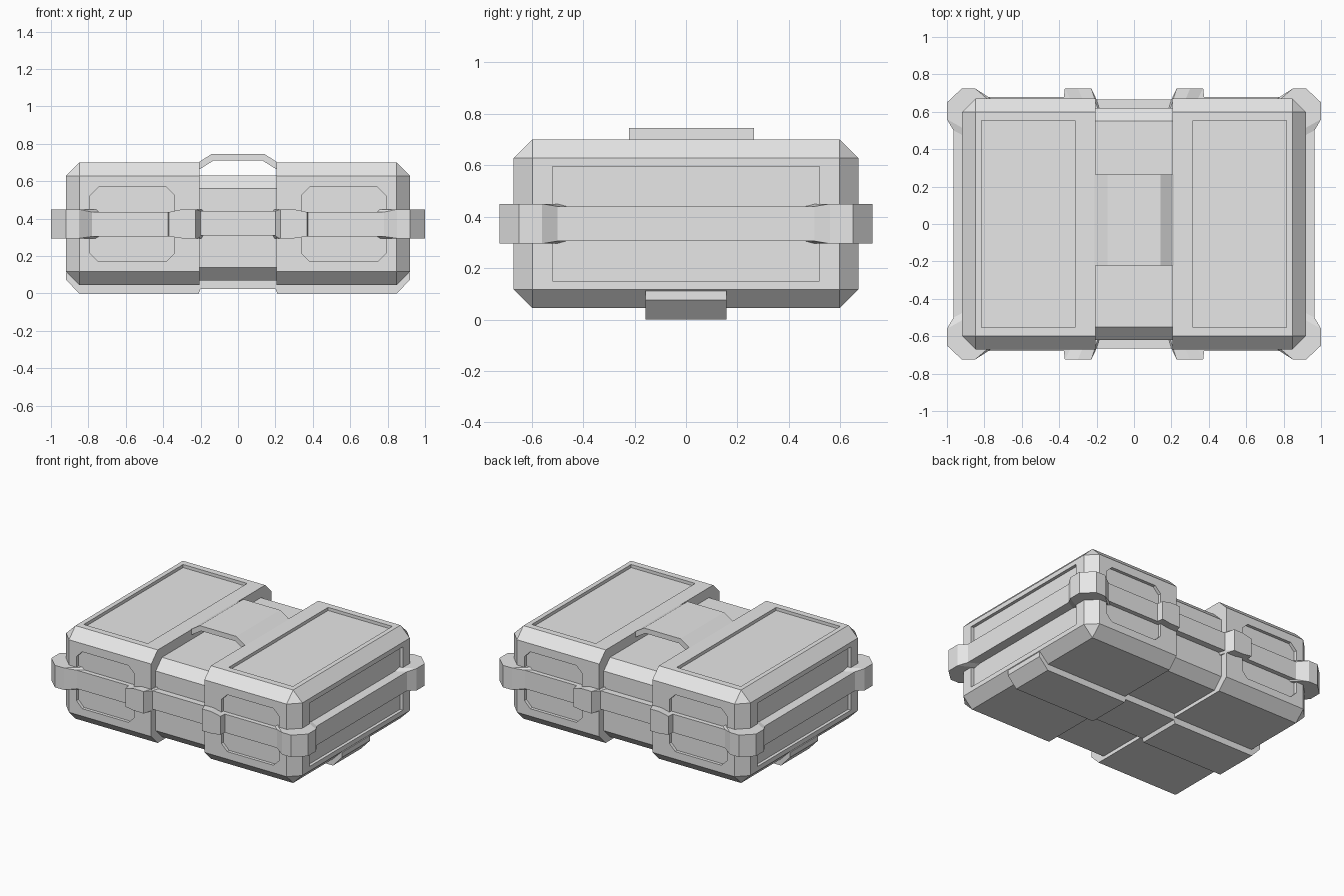
import bpy
import bmesh
from mathutils import Vector

cube = bpy.data.objects.get("Cube")
if cube:
    bpy.data.objects.remove(cube, do_unlink=True)

grey = bpy.data.materials.new("light grey plastic")
grey.use_nodes = True
grey.diffuse_color = (0.8, 0.8, 0.8, 1)
grey.node_tree.nodes["Principled BSDF"].inputs["Base Color"].default_value = grey.diffuse_color


def finish(name, bm):
    bmesh.ops.recalc_face_normals(bm, faces=bm.faces)
    mesh = bpy.data.meshes.new(name)
    bm.to_mesh(mesh)
    bm.free()
    mesh.materials.append(grey)
    ob = bpy.data.objects.new(name, mesh)
    bpy.context.scene.collection.objects.link(ob)
    return ob


def bevelled_box(name, lo, hi, width, keep_sharp):
    """Box with chamfered edges, except those that keep_sharp picks."""
    bm = bmesh.new()
    bmesh.ops.create_cube(bm, size=1)
    lo, hi = Vector(lo), Vector(hi)
    for v in bm.verts:
        v.co = [hi[i] if v.co[i] > 0 else lo[i] for i in range(3)]
    edges = [e for e in bm.edges if not keep_sharp(*(v.co for v in e.verts))]
    bmesh.ops.bevel(bm, geom=edges, offset=width, segments=1, affect='EDGES')
    return finish(name, bm)


def prism(name, outline, axis, start, end):
    """Extrude a 2D outline along one axis."""
    bm = bmesh.new()

    def place(p, d):
        co = list(p)
        co.insert(axis, d)
        return bm.verts.new(co)

    a = [place(p, start) for p in outline]
    b = [place(p, end) for p in outline]
    bm.faces.new(a)
    bm.faces.new(b[::-1])
    for i in range(len(a)):
        j = (i + 1) % len(a)
        bm.faces.new((a[i], b[i], b[j], a[j]))
    return finish(name, bm)


def rect(u0, u1, v0, v1, c=0):
    """Rectangle outline, with cut corners when c is set."""
    if not c:
        return [(u0, v0), (u1, v0), (u1, v1), (u0, v1)]
    return [(u0 + c, v0), (u1 - c, v0), (u1, v0 + c), (u1, v1 - c),
            (u1 - c, v1), (u0 + c, v1), (u0, v1 - c), (u0, v0 + c)]


def carve(target, cutter):
    cutter.hide_render = True
    mod = target.modifiers.new("recess", 'BOOLEAN')
    mod.operation = 'DIFFERENCE'
    mod.solver = 'EXACT'
    mod.object = cutter
    bpy.context.view_layer.objects.active = target
    bpy.ops.object.modifier_apply(modifier=mod.name)
    bpy.data.objects.remove(cutter, do_unlink=True)


INNER, SIDE, DEEP = 0.207, 0.92, 0.67
BOTTOM, TOP, RECESS = 0.045, 0.70, 0.022

# Two raised halves of the case with recessed panels
for label, s in (("left", 1), ("right", -1)):
    xs = sorted((s * INNER, s * SIDE))
    half = bevelled_box(
        label + "_case_half", (xs[0], -DEEP, BOTTOM), (xs[1], DEEP, TOP), 0.072,
        lambda a, b: abs(a.x) < 0.3 and abs(b.x) < 0.3)
    px = sorted((s * 0.315, s * 0.815))
    carve(half, prism("top_cutter", rect(*px, -0.553, 0.553), 2, TOP - RECESS, TOP + 0.1))
    carve(half, prism("side_cutter", rect(-0.52, 0.52, 0.15, 0.595), 0,
                      s * (SIDE - RECESS), s * (SIDE + 0.1)))
    fx = sorted((s * 0.34, s * 0.79))
    for t in (-1, 1):
        carve(half, prism("panel_cutter", rect(*fx, 0.17, 0.57, 0.045), 1,
                          t * (DEEP - RECESS), t * (DEEP + 0.1)))

# Sunken middle section, chamfered along its length
bevelled_box("middle_channel", (-0.25, -0.62, 0.07), (0.25, 0.62, 0.63), 0.07,
             lambda a, b: abs(a.x - b.x) < 0.1)

# Flat runner under the case, following the underside
right_half = [(0.2, 0.025), (0.21, 0), (0.85, 0), (SIDE, 0.075), (SIDE, 0.11), (0.85, 0.14)]
runner = right_half + [(-x, z) for x, z in reversed(right_half)]
prism("bottom_runner", runner, 1, -0.157, 0.157)

# Belt around the seam with corner guards and latch blocks: x, y, low z, high z
quarter = [(0.2, 0.665, 0.31, 0.44), (0.228, 0.725, 0.295, 0.45), (0.3, 0.725, 0.295, 0.45),
           (0.37, 0.725, 0.305, 0.435), (0.375, 0.68, 0.305, 0.435), (0.78, 0.68, 0.305, 0.435),
           (0.85, 0.725, 0.295, 0.45), (0.92, 0.725, 0.295, 0.45), (1, 0.65, 0.295, 0.45),
           (1, 0.56, 0.295, 0.45), (0.965, 0.5, 0.305, 0.44)]
back = [(-x, y, a, b) for x, y, a, b in reversed(quarter)] + quarter
loop = back + [(x, -y, a, b) for x, y, a, b in reversed(back)]
bm = bmesh.new()
sections = []
for x, y, low, high in loop:
    k = 0.85
    sections.append([bm.verts.new(co) for co in (
        (x, y, low), (x, y, high), (x * k, y * k, high), (x * k, y * k, low))])
for i, sec in enumerate(sections):
    nxt = sections[(i + 1) % len(sections)]
    for j in range(4):
        m = (j + 1) % 4
        bm.faces.new((sec[j], nxt[j], nxt[m], sec[m]))
finish("seam_belt", bm)

# Carrying handle bridging the channel
outer = [(0.212, 0.70), (0.143, 0.745)]
inner = [(0.132, 0.71), (0.212, 0.66)]
side = outer + [(-x, z) for x, z in reversed(outer)]
under = [(-x, z) for x, z in reversed(inner)] + inner
prism("carry_handle", side + under, 1, -0.222, 0.265)
